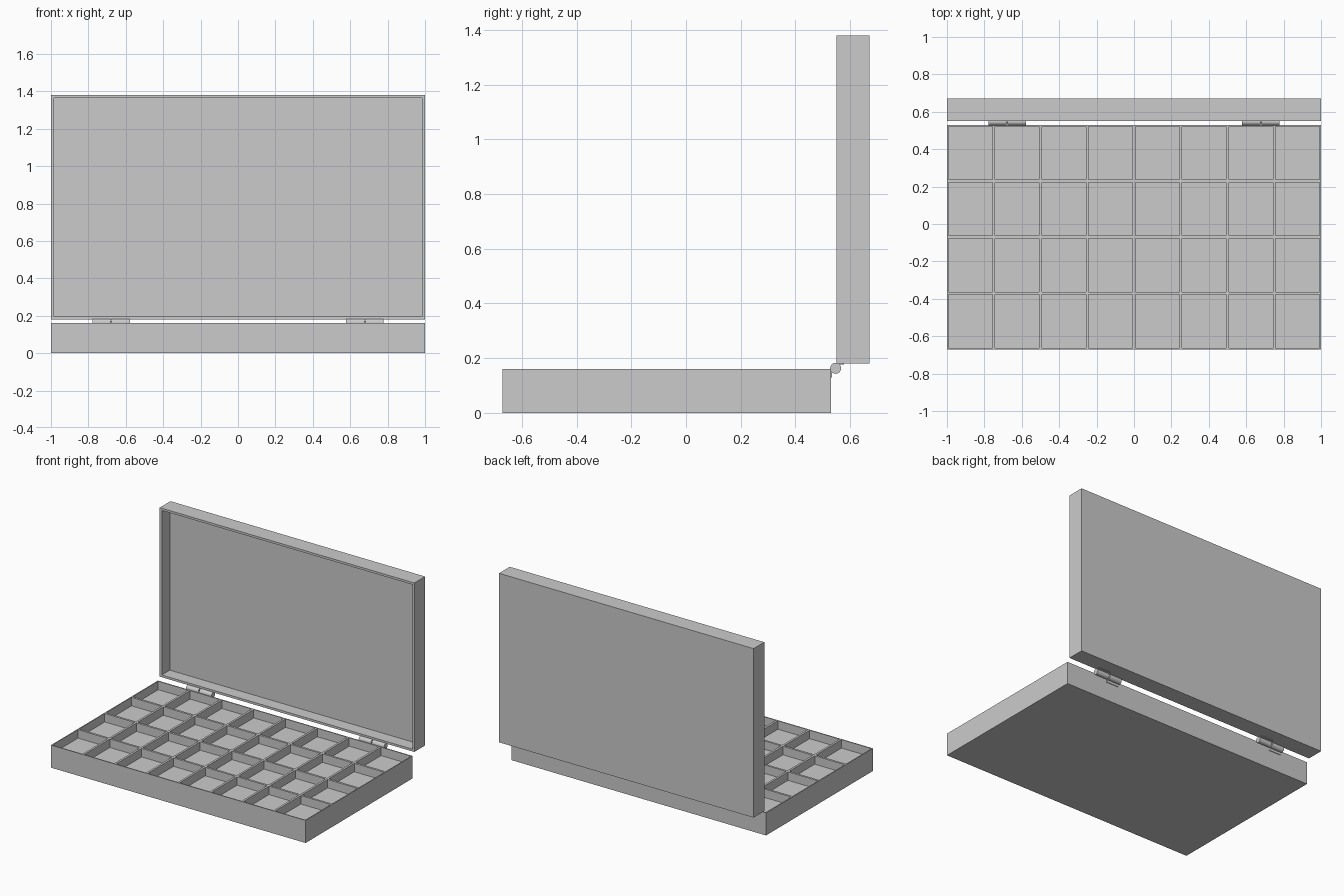
import bpy, bmesh
from math import radians, pi
from mathutils import Matrix, Vector

if "Cube" in bpy.data.objects:
    bpy.data.objects.remove(bpy.data.objects["Cube"])


def finish(bm, name):
    bmesh.ops.recalc_face_normals(bm, faces=bm.faces)
    mesh = bpy.data.meshes.new(name)
    bm.to_mesh(mesh)
    bm.free()
    ob = bpy.data.objects.new(name, mesh)
    bpy.context.collection.objects.link(ob)
    return ob


def tray(name, cols, rows, size, depth, wall):
    """Block with a grid of straight-walled pockets sunk into its top."""
    sx, sy, sz = size
    bm = bmesh.new()
    bmesh.ops.create_grid(bm, x_segments=cols, y_segments=rows, size=1)
    half = max(v.co.x for v in bm.verts)
    for v in bm.verts:
        v.co = Vector((v.co.x / half * sx / 2, v.co.y / half * sy / 2, sz))
    cells = bm.faces[:]
    # outer sides and bottom
    rim = [e for e in bm.edges if e.is_boundary]
    geom = bmesh.ops.extrude_edge_only(bm, edges=rim)["geom"]
    for v in geom:
        if isinstance(v, bmesh.types.BMVert):
            v.co.z = 0
    low = [e for e in bm.edges if all(v.co.z == 0 for v in e.verts)]
    bmesh.ops.contextual_create(bm, geom=low)
    # pockets
    bmesh.ops.inset_individual(bm, faces=cells, thickness=wall, use_even_offset=True)
    floors = bmesh.ops.extrude_discrete_faces(bm, faces=cells)["faces"]
    for f in floors:
        for v in f.verts:
            v.co.z = sz - depth
    return finish(bm, name)


def box(name, lo, hi):
    lo, hi = Vector(lo), Vector(hi)
    bm = bmesh.new()
    bmesh.ops.create_cube(bm, size=1, matrix=Matrix.Translation((lo + hi) / 2)
                          @ Matrix.Diagonal((*(hi - lo), 1)))
    return finish(bm, name)


def rod(name, x0, x1, radius):
    """Cylinder along x on the hinge axis."""
    bm = bmesh.new()
    bmesh.ops.create_cone(bm, cap_ends=True, segments=24, radius1=radius, radius2=radius,
                          depth=x1 - x0,
                          matrix=Matrix.Translation(((x0 + x1) / 2, 0.547, 0.163))
                          @ Matrix.Rotation(pi / 2, 4, 'Y'))
    ob = finish(bm, name)
    for p in ob.data.polygons:
        p.use_smooth = len(p.vertices) == 4
    return ob


# compartment base: 8 x 4 pockets
base = tray("compartment_base", 8, 4, (2, 1.2, 0.16), 0.06, 0.0075)
base.location = (0, -0.07, 0)

# open lid standing upright, hollow side to the front
lid = tray("lid", 1, 1, (2, 1.2, 0.12), 0.09, 0.016)
lid.rotation_euler = (radians(90), 0, 0)
lid.location = (0, 0.67, 0.78)

# two hinges: knuckles, pin and one leaf on each half
for side, cx in (("left", -0.678), ("right", 0.678)):
    a, m, b = cx - 0.1, 0.003, cx + 0.1
    rod(f"{side}_hinge_base_knuckle", a, cx - m, 0.02)
    rod(f"{side}_hinge_lid_knuckle", cx + m, b, 0.02)
    rod(f"{side}_hinge_pin", a + 0.01, b - 0.01, 0.009)
    box(f"{side}_hinge_base_leaf", (a, 0.529, 0.13), (cx - m, 0.534, 0.163))
    box(f"{side}_hinge_lid_leaf", (cx + m, 0.547, 0.177), (b, 0.578, 0.182))
